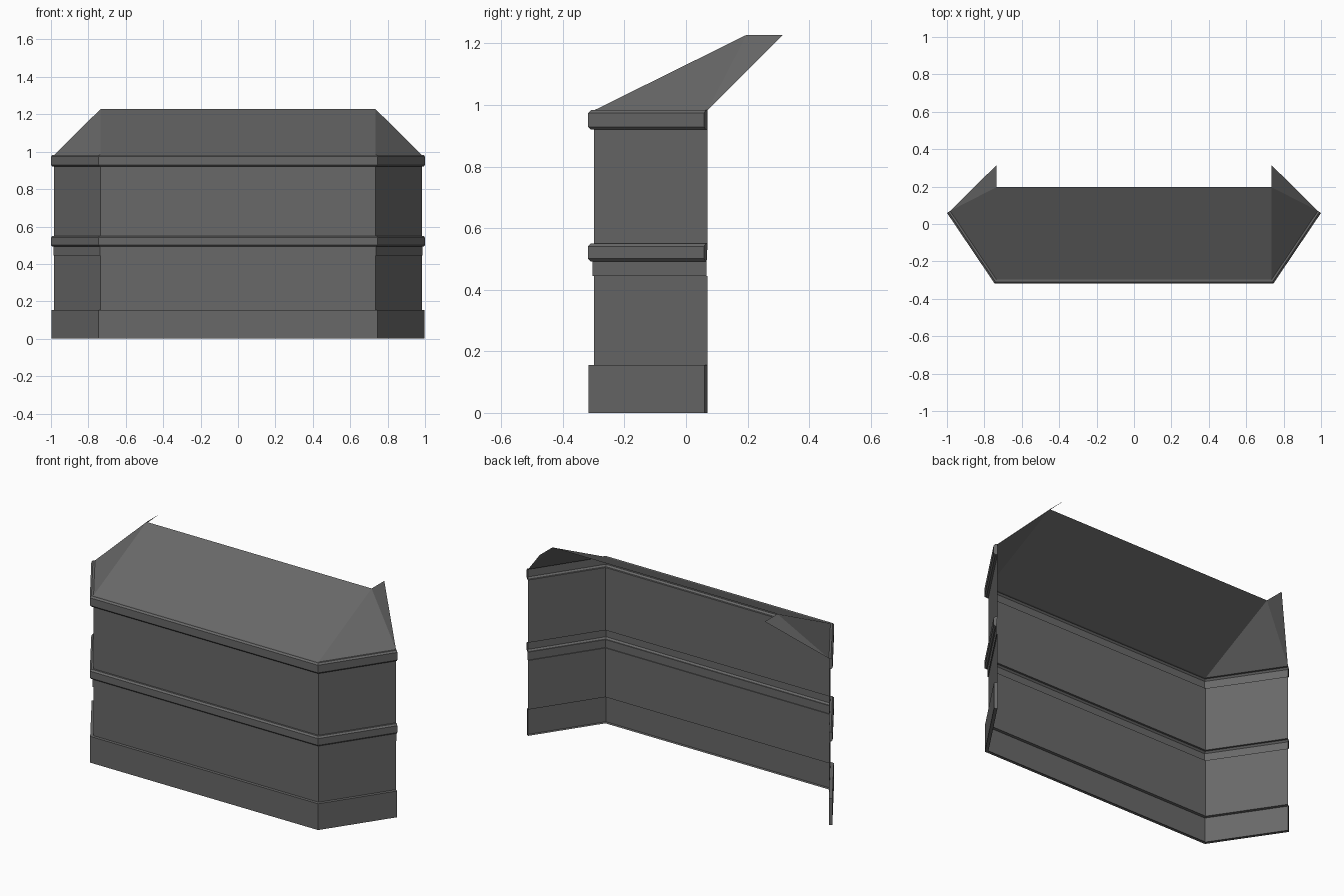
import bpy
from mathutils import Vector

if "Cube" in bpy.data.objects:
    bpy.data.objects.remove(bpy.data.objects["Cube"])

grey = bpy.data.materials.new("dark grey")
grey.diffuse_color = (0.14, 0.14, 0.14, 1)
grey.use_nodes = True
grey.node_tree.nodes["Principled BSDF"].inputs["Base Color"].default_value = grey.diffuse_color

# Plan of the bay: open at the back, three wall runs
END = Vector((0.983, 0.07))
CORNER = Vector((0.735, -0.298))
PLAN = [Vector((-END.x, END.y)), Vector((-CORNER.x, CORNER.y)), CORNER, END]


def make(name, verts, faces):
    mesh = bpy.data.meshes.new(name)
    mesh.from_pydata(verts, [], faces)
    mesh.materials.append(grey)
    obj = bpy.data.objects.new(name, mesh)
    bpy.context.collection.objects.link(obj)
    return obj


def normal(a, b):
    d = (b - a).normalized()
    return Vector((d.y, -d.x))


def sweep(name, profile, caps=False):
    """Sweep an (outward offset, z) profile along the plan with mitred corners."""
    norms = [normal(PLAN[i], PLAN[i + 1]) for i in range(3)]
    verts, faces, n = [], [], len(profile)
    for i, p in enumerate(PLAN):
        a, b = norms[max(i - 1, 0)], norms[min(i, 2)]
        m = (a + b) / (1 + a.dot(b))
        verts += [(p.x + m.x * o, p.y + m.y * o, z) for o, z in profile]
    for i in range(3):
        for j in range(n - 1):
            faces.append((i * n + j, (i + 1) * n + j, (i + 1) * n + j + 1, i * n + j + 1))
    if caps:
        faces.append(tuple(range(n)))
        faces.append(tuple(range(4 * n - 1, 3 * n - 1, -1)))
    return make(name, verts, faces)


def moulding(z0, z1, depth, start=0.0, c=0.009):
    return [(start, z0), (depth - c, z0), (depth, z0 + c), (depth, z1 - c),
            (depth - c, z1), (0, z1)]


# Plain wall runs between the hollow mouldings
sweep("lower_wall", [(0, 0.155), (0, 0.445)])
sweep("upper_wall", [(0, 0.55), (0, 0.92)])

# Mouldings: skirting, sill with apron below, and cornice
sweep("skirting", [(0, 0), (0.018, 0), (0.018, 0.155), (0, 0.155)], True)
sweep("sill_apron", [(0, 0.445), (0.005, 0.445), (0.005, 0.492)])
sweep("sill_band", moulding(0.492, 0.55, 0.02, 0.005), True)
sweep("cornice", moulding(0.92, 0.983, 0.02), True)

# Roof: one front slope, two side slopes rising to a rear point
E, R = 0.983, 1.228
x, y = CORNER
make("front_roof", [(-x, y, E), (x, y, E), (x, 0.197, R), (-x, 0.197, R)], [(0, 1, 2, 3)])
for side, s in (("left", -1), ("right", 1)):
    faces = [(0, 1, 3), (1, 2, 3)]
    make(side + "_roof",
         [(s * x, y, E), (s * END.x, END.y, E), (s * x, 0.315, R), (s * x, 0.197, R)],
         faces if s > 0 else [f[::-1] for f in faces])
